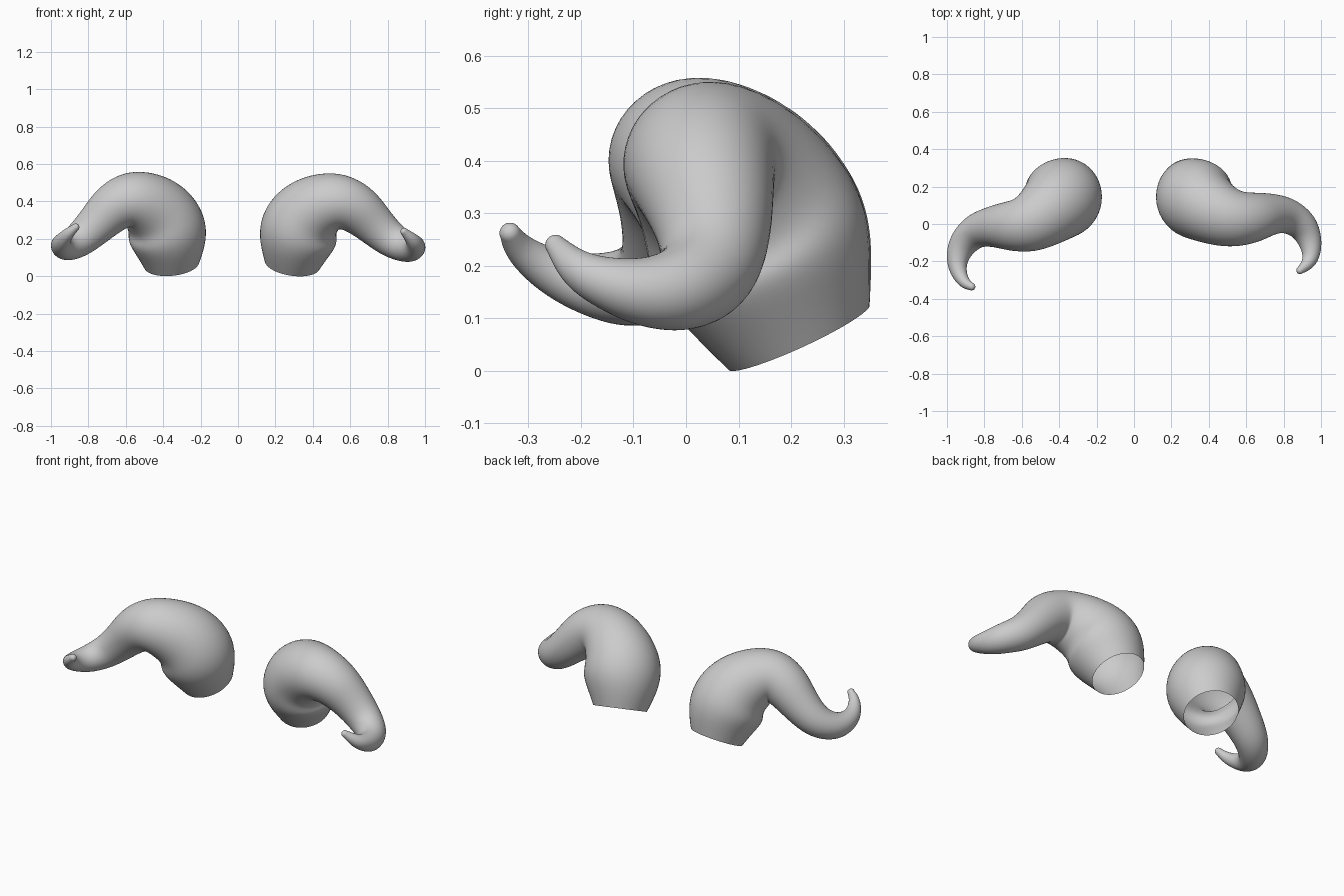
import bpy, bmesh, math
from mathutils import Vector

if "Cube" in bpy.data.objects:
    bpy.data.objects.remove(bpy.data.objects["Cube"])

SIDES, STEPS = 48, 10


def spline(p, t):
    a, b, c, d = p
    return 0.5 * (2 * b + (c - a) * t + (2 * a - 5 * b + 4 * c - d) * t * t
                  + (3 * b - a - 3 * c + d) * t ** 3)


def horn(name, path, base_normal):
    # Smooth centre line with a radius in the fourth component
    pts = [Vector(p) for p in path]
    n = Vector(base_normal).normalized()
    lead = pts[1] - 2 * Vector((*(n * 0.17), 0.06))
    pts = [lead] + pts + [2 * pts[-1] - pts[-2]]
    line = [spline(pts[i:i + 4], k / STEPS)
            for i in range(len(pts) - 3) for k in range(STEPS)] + [pts[-2]]
    body = len(line)

    # Rounded tip
    end, direction = line[-1], (line[-1] - line[-2]).to_3d().normalized()
    for k in range(1, 6):
        a = k * math.pi / 12
        c = end.to_3d() + direction * end.w * math.sin(a)
        line.append(Vector((*c, end.w * math.cos(a))))

    # Sweep circles along the line, turning them evenly through the bends
    centres = [p.to_3d() for p in line]
    side, rings = Vector((1, 0, 0)), []
    for i, c in enumerate(centres):
        w = max(1, min(i, body - 1 - i, 9))
        t = n if i == 0 else (centres[min(i + w, len(line) - 1)] - centres[i - w]).normalized()
        side = (side - t * side.dot(t)).normalized()
        up = t.cross(side)
        rings.append([c + line[i].w * (side * math.cos(a) + up * math.sin(a))
                      for a in (2 * math.pi * j / SIDES for j in range(SIDES))])

    # Relax lengthwise so the inner bends stay free of creases
    for _ in range(24):
        rings = [r if i == 0 or i >= body - 1 else
                 [r[j] * 0.5 + (rings[i - 1][j] + rings[i + 1][j]) * 0.25 for j in range(SIDES)]
                 for i, r in enumerate(rings)]

    # Skin; the base stays open
    bm = bmesh.new()
    rings = [[bm.verts.new(p) for p in r] for r in rings]
    for r, s in zip(rings, rings[1:]):
        for j in range(SIDES):
            k = (j + 1) % SIDES
            bm.faces.new((r[j], r[k], s[k], s[j]))
    point = bm.verts.new(end.to_3d() + direction * end.w)
    for j in range(SIDES):
        bm.faces.new((rings[-1][j], rings[-1][(j + 1) % SIDES], point))
    for f in bm.faces:
        f.smooth = True
    mesh = bpy.data.meshes.new(name)
    bm.to_mesh(mesh)
    bm.free()
    bpy.context.collection.objects.link(bpy.data.objects.new(name, mesh))


# Horn on the -x side: x, y, z, radius
horn("left_horn", [
    (-.355, .215, .064, .148), (-.372, .15, .225, .217), (-.435, .088, .355, .192),
    (-.57, -.004, .413, .154), (-.67, -.01, .365, .131), (-.76, -.015, .275, .108),
    (-.85, -.04, .192, .091), (-.918, -.11, .157, .076), (-.945, -.19, .166, .058),
    (-.937, -.26, .191, .043), (-.905, -.315, .23, .03), (-.868, -.335, .262, .02)],
    (-.1, -.46, 1))

# Horn on the +x side
horn("right_horn", [
    (.29, .215, .064, .148), (.319, .147, .225, .217), (.382, .092, .346, .192),
    (.525, .027, .404, .155), (.64, .035, .36, .134), (.735, .053, .27, .11),
    (.825, .043, .191, .094), (.902, -.01, .155, .081), (.937, -.08, .15, .066),
    (.948, -.147, .166, .051), (.934, -.207, .193, .037), (.888, -.248, .239, .02)],
    (.15, -.46, 1))
